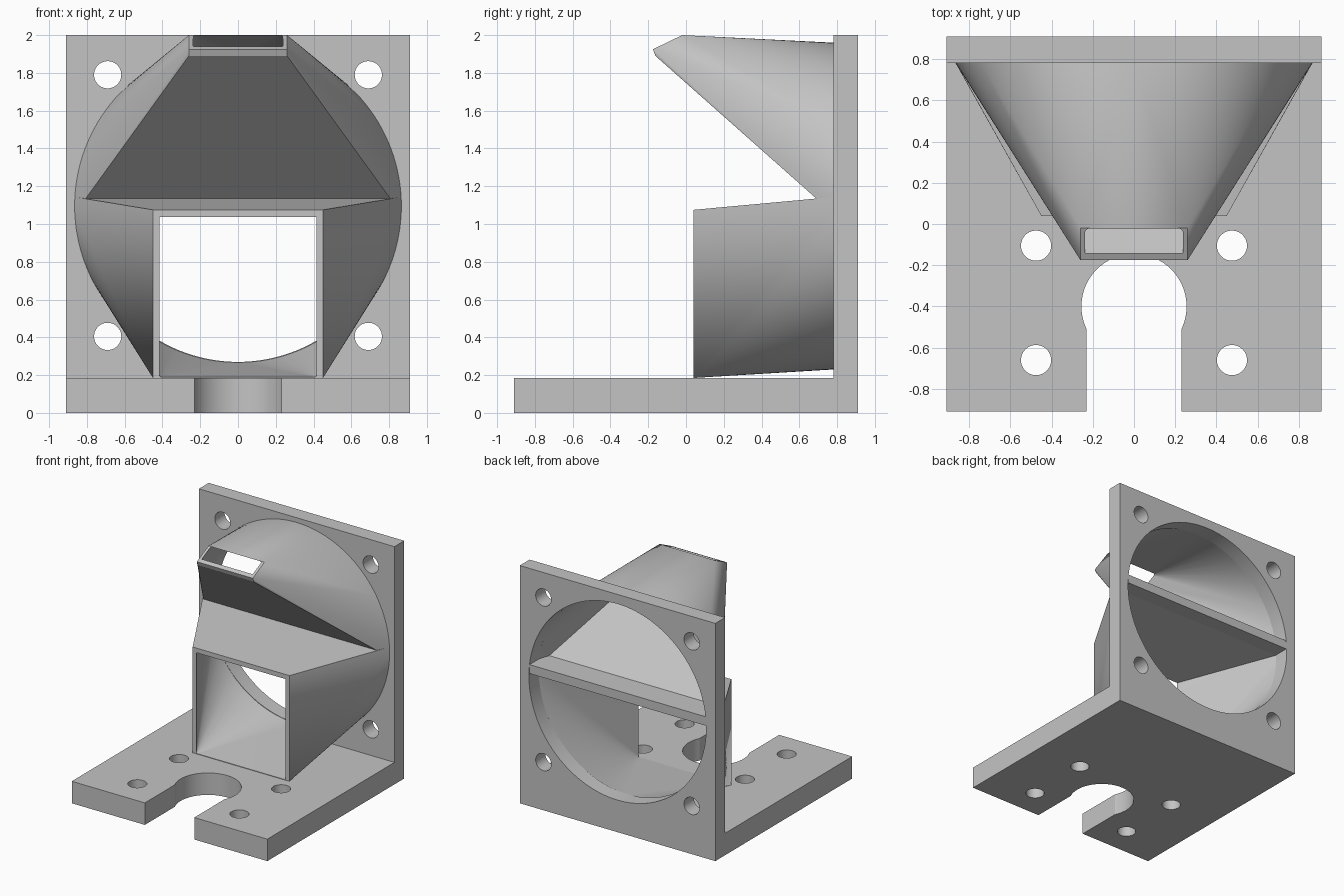
import bpy, bmesh, math
from mathutils import Matrix

cube = bpy.data.objects.get("Cube")
if cube:
    bpy.data.objects.remove(cube, do_unlink=True)

grey = bpy.data.materials.new("plain_grey")
grey.use_nodes = True
colour = (0.55, 0.55, 0.55, 1)
grey.diffuse_color = colour
grey.node_tree.nodes["Principled BSDF"].inputs["Base Color"].default_value = colour

HUB_Z, R_OUT, R_IN = 1.095, 0.865, 0.825   # fan opening
PLATE_Y = 0.78                             # front of the upright plate


def finish(name, bm):
    bmesh.ops.recalc_face_normals(bm, faces=bm.faces)
    mesh = bpy.data.meshes.new(name)
    bm.to_mesh(mesh)
    bm.free()
    mesh.materials.append(grey)
    ob = bpy.data.objects.new(name, mesh)
    bpy.context.collection.objects.link(ob)
    return ob


def box(name, lo, hi):
    bm = bmesh.new()
    bmesh.ops.create_cube(bm, size=1)
    for v in bm.verts:
        v.co = [lo[i] if v.co[i] < 0 else hi[i] for i in range(3)]
    return finish(name, bm)


def drill(x, y, z, r, axis, depth=0.5, sides=64):
    bm = bmesh.new()
    turn = Matrix.Rotation(math.pi / 2, 4, 'X') if axis == 'Y' else Matrix()
    bmesh.ops.create_cone(bm, cap_ends=True, segments=sides, radius1=r, radius2=r,
                          depth=depth, matrix=Matrix.Translation((x, y, z)) @ turn)
    return finish("cutter", bm)


def hull(name, points):
    bm = bmesh.new()
    for p in points:
        bm.verts.new(p)
    res = bmesh.ops.convex_hull(bm, input=bm.verts)
    loose = {g for g in res["geom_interior"] + res["geom_unused"]
             if isinstance(g, bmesh.types.BMVert)}
    bmesh.ops.delete(bm, geom=list(loose), context='VERTS')
    return finish(name, bm)


def arc(r, chord_z, upper, y, steps=72):
    """Part of the fan circle above or below a level chord."""
    a = math.asin((chord_z - HUB_Z) / r)
    start, end = (a, math.pi - a) if upper else (math.pi - a, 2 * math.pi + a)
    angles = [start + (end - start) * i / steps for i in range(steps + 1)]
    return [(r * math.cos(t), y, HUB_Z + r * math.sin(t)) for t in angles]


def pairs(half_width, yz):
    return [(s * half_width, y, z) for y, z in yz for s in (-1, 1)]


def cut(ob, cutters):
    for c in cutters:
        mod = ob.modifiers.new("cut", 'BOOLEAN')
        mod.operation, mod.solver, mod.object = 'DIFFERENCE', 'EXACT', c
    graph = bpy.context.evaluated_depsgraph_get()
    mesh = bpy.data.meshes.new_from_object(ob.evaluated_get(graph))
    ob.modifiers.clear()
    ob.data = mesh
    mesh.shade_smooth()
    mesh.set_sharp_from_angle(angle=math.radians(25))


def discard(cutters):
    for c in cutters:
        bpy.data.objects.remove(c, do_unlink=True)


# Mounting base with four screw holes and a keyhole slot
base = box("mounting_base", (-0.91, -0.91, 0), (0.91, PLATE_Y, 0.185))
tools = [drill(sx * 0.475, y, 0.1, 0.073, 'Z') for sx in (-1, 1) for y in (-0.105, -0.66)]
tools += [drill(0, -0.4, 0.1, 0.255, 'Z'),
          box("cutter", (-0.23, -1, -0.1), (0.23, -0.42, 0.4))]
cut(base, tools)
discard(tools)

# Upright fan plate with the large opening and corner holes
plate = box("fan_plate", (-0.91, PLATE_Y, 0), (0.91, 0.91, 2))
tools = [drill(sx * 0.69, 0.85, z, 0.072, 'Y') for sx in (-1, 1) for z in (0.405, 1.79)]
tools.append(drill(0, 0.85, HUB_Z, R_IN, 'Y', sides=144))
cut(plate, tools)
discard(tools)

# Outer shells of both air ducts
upper = hull("upper_duct", arc(R_OUT, 1.055, True, PLATE_Y)
             + pairs(0.26, [(-0.02, 2.0), (-0.175, 1.925), (-0.162, 1.89)]))
lower = hull("lower_duct", arc(R_OUT, 1.143, False, PLATE_Y)
             + pairs(0.45, [(0.04, 0.185), (0.04, 1.075)]))

# Hollow passages, reaching slightly past the open ends
passages = [
    hull("cutter", arc(R_IN, 1.19, True, PLATE_Y) + arc(R_IN, 1.19, True, 0.8)
         + pairs(0.79, [(0.69, 1.19)])
         + pairs(0.225, [(-0.159, 1.955), (-0.059, 2.003)])),
    hull("cutter", arc(R_IN, 1.115, False, PLATE_Y) + arc(R_IN, 1.115, False, 0.8)
         + pairs(0.41, [(0.03, 0.188), (0.03, 1.035)])),
]
for duct in (upper, lower):
    cut(duct, passages)
discard(passages)

# Flat bar splitting the fan opening
box("duct_divider", (-0.821, 0.75, 1.115), (0.821, 0.909, 1.19))
